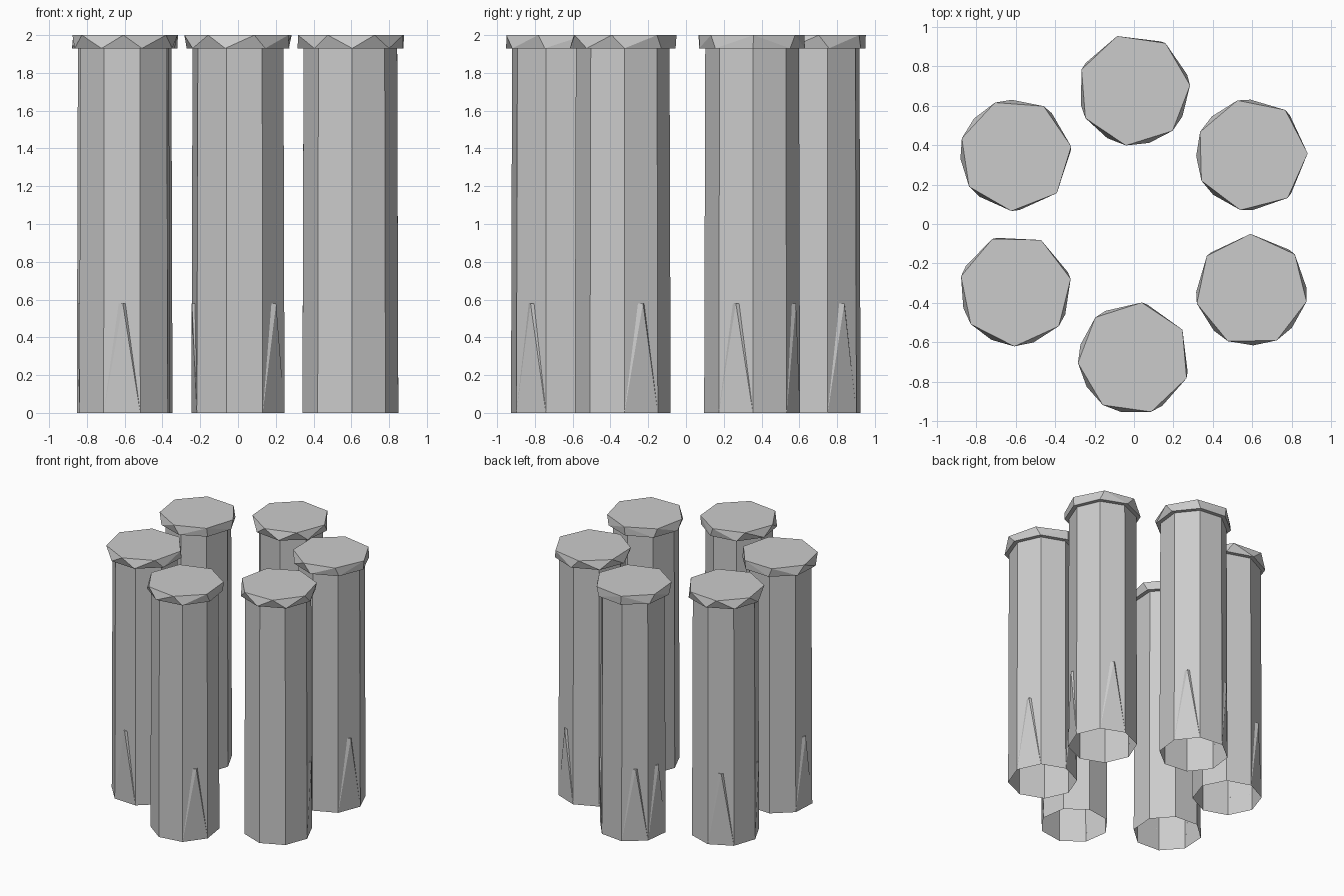
import bpy, bmesh
from math import radians, cos, sin
from mathutils import Vector

if "Cube" in bpy.data.objects:
    bpy.data.objects.remove(bpy.data.objects["Cube"])


def ring(cx, cy, r, z, n, phase):
    return [Vector((cx + r * cos(radians(phase + 360 * i / n)),
                    cy + r * sin(radians(phase + 360 * i / n)), z)) for i in range(n)]


def finish(bm, name):
    bmesh.ops.recalc_face_normals(bm, faces=bm.faces)
    mesh = bpy.data.meshes.new(name)
    bm.to_mesh(mesh)
    bm.free()
    bpy.context.collection.objects.link(bpy.data.objects.new(name, mesh))


def shaft(name, cx, cy, phase):
    # Open octagonal tube, slightly wider at the foot
    bm = bmesh.new()
    low = [bm.verts.new(p) for p in ring(cx, cy, 0.254, 0, 8, phase)]
    top = [bm.verts.new(p) for p in ring(cx, cy, 0.248, 1.94, 8, phase)]
    for i in range(8):
        j = (i + 1) % 8
        bm.faces.new((low[i], low[j], top[j], top[i]))
    finish(bm, name)


def splinter(name, cx, cy, phase, k):
    # Shallow tapered ridge on one facet, full width at the ground
    pts = ring(cx, cy, 0.254, 0, 8, phase)
    a, b = pts[k % 8], pts[(k + 1) % 8]
    mid = (a + b) / 2
    out = (mid - Vector((cx, cy, 0))).normalized()
    along = (b - a).normalized()
    up = Vector((0, 0, 0.58))
    tips = [mid + up - along * 0.018 - out * 0.002,
            mid + up + along * 0.005 + out * 0.013,
            mid + up + along * 0.018 - out * 0.002]
    bm = bmesh.new()
    va, vb, t0, t1, t2 = [bm.verts.new(p) for p in (a, b, *tips)]
    for f in ((va, vb, t1), (va, t1, t0), (vb, t2, t1), (t0, t1, t2)):
        bm.faces.new(f)
    finish(bm, name)


def cap(name, cx, cy, phase, top_phase):
    # Faceted lid: seven-sided top joined to an eight-sided rim
    bm = bmesh.new()
    for p in ring(cx, cy, 0.28, 1.93, 8, phase) + ring(cx, cy, 0.285, 2, 7, top_phase):
        bm.verts.new(p)
    bmesh.ops.convex_hull(bm, input=bm.verts)
    bmesh.ops.dissolve_limit(bm, angle_limit=0.02, verts=bm.verts, edges=bm.edges)
    finish(bm, name)


# name, centre x, centre y, shaft turn, lid turn, facets with splinters
POSTS = [
    ("back", 0.0, 0.68, 16, 56, (0, 2, 3)),
    ("right_back", 0.595, 0.35, 1, 53, (1, 3, 7)),
    ("right_front", 0.595, -0.335, 2, 91, (0, 2)),
    ("front", 0.0, -0.68, -14, 82, (7, 4)),
    ("left_front", -0.6, -0.335, 19, 63, (3, 5)),
    ("left_back", -0.6, 0.35, 4, 60, (2, 4)),
]
for n, x, y, ph, tp, facets in POSTS:
    shaft(n + "_post", x, y, ph)
    cap(n + "_cap", x, y, ph, tp)
    for k in facets:
        splinter(f"{n}_splinter_{k}", x, y, ph, k % 8)
